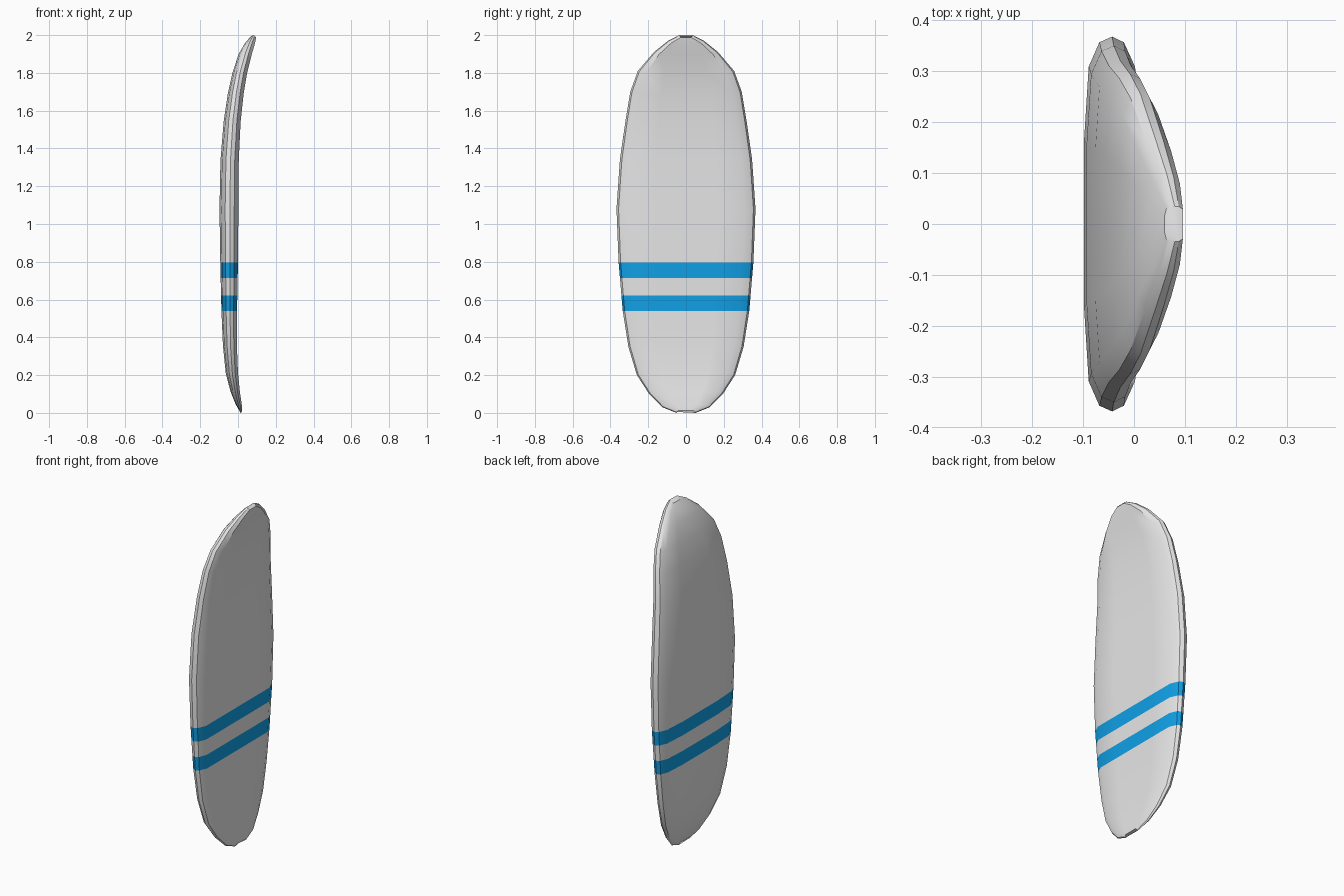
import bpy, bmesh, math

cube = bpy.data.objects.get("Cube")
if cube:
    bpy.data.objects.remove(cube, do_unlink=True)


def make_material(name, rgb):
    mat = bpy.data.materials.new(name)
    mat.use_nodes = True
    mat.diffuse_color = (*rgb, 1)
    mat.node_tree.nodes["Principled BSDF"].inputs["Base Color"].default_value = (*rgb, 1)
    return mat


# Stations from tail to nose: height, half width, deck x, underside x
stations = [
    (0.0, 0.05, 0.005, 0.022), (0.03, 0.125, -0.012, 0.02),
    (0.1, 0.195, -0.04, 0.01), (0.2, 0.26, -0.065, 0.0),
    (0.35, 0.305, -0.08, -0.006), (0.54, 0.335, -0.088, -0.005),
    (0.8, 0.357, -0.094, 0.0), (1.08, 0.368, -0.098, 0.002),
    (1.34, 0.35, -0.093, 0.004), (1.55, 0.32, -0.076, 0.014),
    (1.7, 0.295, -0.054, 0.03), (1.81, 0.255, -0.03, 0.048),
    (1.91, 0.17, 0.002, 0.073), (1.97, 0.095, 0.035, 0.09),
    (2.0, 0.035, 0.06, 0.096),
]

# Half section: width fraction, thickness fraction, length scale
rail = [(0.45, 0.0, 0.985), (0.84, 0.09, 0.985), (0.97, 0.3, 0.995),
        (1.0, 0.55, 1.0), (0.97, 0.78, 0.997), (0.84, 1.0, 0.987),
        (0.45, 1.0, 0.987)]
section = rail + [(-u, t, s) for u, t, s in reversed(rail)]

# Loft the board through its stations
bm = bmesh.new()
rings = []
for z, width, deck, under in stations:
    rings.append([bm.verts.new((deck + (under - deck) * t, width * u, 1 + (z - 1) * s))
                  for u, t, s in section])
count = len(section)
for low, high in zip(rings, rings[1:]):
    for i in range(count):
        j = (i + 1) % count
        bm.faces.new((low[i], low[j], high[j], high[i]))
bm.faces.new(rings[0])
bm.faces.new(rings[-1])

# Cut the two stripes into the surface and colour them by height
stripes = [(0.54, 0.622), (0.715, 0.797)]
for band in stripes:
    for z in band:
        bmesh.ops.bisect_plane(bm, geom=bm.verts[:] + bm.edges[:] + bm.faces[:],
                               dist=1e-5, plane_co=(0, 0, z), plane_no=(0, 0, 1))
bmesh.ops.recalc_face_normals(bm, faces=bm.faces[:])
for face in bm.faces:
    z = face.calc_center_median().z
    face.material_index = int(any(a < z < b for a, b in stripes))

mesh = bpy.data.meshes.new("board")
bm.to_mesh(mesh)
bm.free()
mesh.materials.append(make_material("pale grey", (0.8, 0.8, 0.8)))
mesh.materials.append(make_material("stripe blue", (0.006, 0.4, 0.9)))
board = bpy.data.objects.new("board", mesh)
bpy.context.collection.objects.link(board)

# Smooth faces, sharp rail edges
bpy.ops.object.select_all(action="DESELECT")
bpy.context.view_layer.objects.active = board
board.select_set(True)
bpy.ops.object.shade_smooth_by_angle(angle=math.radians(30))
